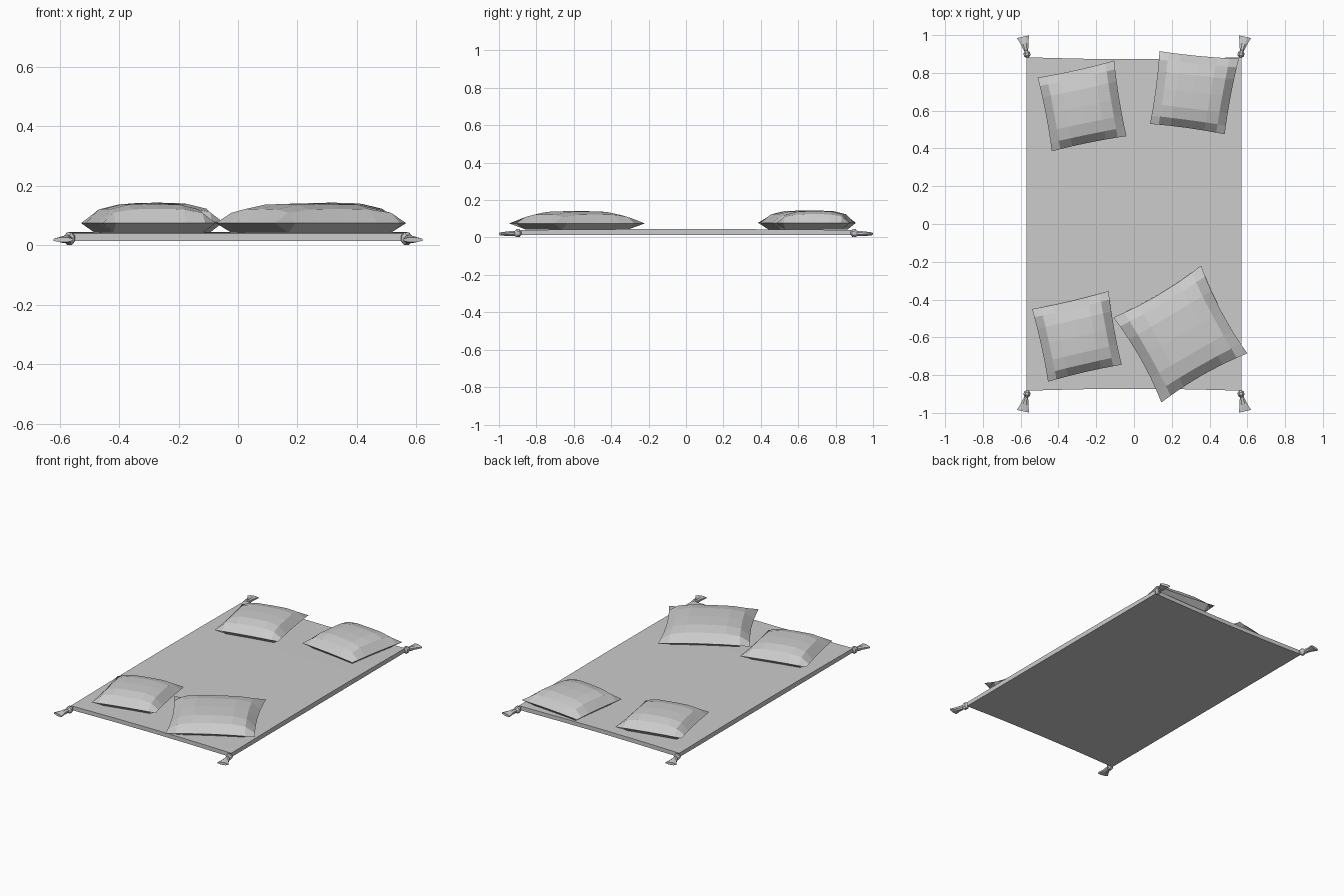
import bpy, bmesh, math
from mathutils import Vector

cube = bpy.data.objects.get("Cube")
if cube:
    bpy.data.objects.remove(cube)

grey = bpy.data.materials.new("plain grey cloth")
grey.use_nodes = True
grey.diffuse_color = (0.6, 0.6, 0.6, 1)
grey.node_tree.nodes["Principled BSDF"].inputs["Base Color"].default_value = (0.6, 0.6, 0.6, 1)


def finish(name, bm):
    bmesh.ops.recalc_face_normals(bm, faces=bm.faces)
    mesh = bpy.data.meshes.new(name)
    bm.to_mesh(mesh)
    bm.free()
    mesh.materials.append(grey)
    obj = bpy.data.objects.new(name, mesh)
    bpy.context.collection.objects.link(obj)
    return obj


# Mat: thin slab, top bowed up slightly in the middle
def make_mat():
    bm = bmesh.new()
    bmesh.ops.create_cube(bm, size=1)
    bmesh.ops.subdivide_edges(bm, edges=bm.edges, cuts=3, use_grid_fill=True)
    for v in bm.verts:
        x, y, z = v.co
        bow = 0.005 * (1 - 4 * y * y)
        v.co = Vector((1.14 * x, y * (1.765 - 0.02 * (1 - 4 * x * x)),
                       0.014 if z < -0.4 else 0.014 + (z + 0.5) * (0.026 + bow)))
    finish("mat", bm)


# Pillow: two bulging grids joined at a pinched seam, spanned between four corners
STEPS = (-1, -0.77, -0.45, 0, 0.45, 0.77, 1)
RISE = {0: 1, 0.45: 0.95, 0.77: 0.66, 1: 0}


def make_pillow(name, corners, seam, top, pinch):
    bm = bmesh.new()
    a, b, c, d = (Vector(p) for p in corners)
    n = len(STEPS)
    for side in (1, -1):
        rows = []
        for v in STEPS:
            row = []
            for u in STEPS:
                # edges curve inward between the corners
                s = u * (1 - pinch * (1 - v * v) * u * u)
                t = v * (1 - pinch * (1 - u * u) * v * v)
                p = (a * (1 - s) + b * (1 + s)) * (1 + t) / 4 + (d * (1 - s) + c * (1 + s)) * (1 - t) / 4
                h = RISE[abs(u)] * RISE[abs(v)]
                if side == 1:
                    z = seam + (top - seam) * h ** 0.8
                else:
                    z = seam - (seam - 0.043) * min(1, h * 2.3)
                row.append(bm.verts.new((p.x, p.y, z)))
            rows.append(row)
        for i in range(n - 1):
            for j in range(n - 1):
                bm.faces.new((rows[i][j], rows[i][j + 1], rows[i + 1][j + 1], rows[i + 1][j]))
    bmesh.ops.remove_doubles(bm, verts=bm.verts, dist=0.0005)
    finish(name, bm)


# Tassel: eight-sided knot, narrow neck and flattened flaring skirt
# (distance along, half width, half thickness, height)
TASSEL = ((-0.012, 0.008, 0.010, 0.024), (0, 0.019, 0.021, 0.023), (0.014, 0.019, 0.021, 0.023),
          (0.026, 0.011, 0.012, 0.021), (0.034, 0.014, 0.014, 0.021),
          (0.065, 0.022, 0.012, 0.020), (0.102, 0.036, 0.008, 0.019))


def make_tassel(name, sx, sy):
    bm = bmesh.new()
    axis = Vector((0.22 * sx, 0.975 * sy, 0))
    across = Vector((axis.y, -axis.x, 0))
    rings = []
    for dist, w, h, z in TASSEL:
        mid = Vector((0.565 * sx, 0.892 * sy, z)) + axis * dist
        ring = []
        for k in range(8):
            ang = math.tau * (k + 0.5) / 8
            ring.append(bm.verts.new(mid + across * w * math.cos(ang) + Vector((0, 0, h * 1.08 * math.sin(ang)))))
        rings.append(ring)
    for r, q in zip(rings, rings[1:]):
        for k in range(8):
            m = (k + 1) % 8
            bm.faces.new((r[k], r[m], q[m], q[k]))
    bm.faces.new(rings[0])
    bm.faces.new(rings[-1])
    finish(name, bm)


make_mat()
make_pillow("back_right_pillow", ((-0.51, 0.775), (-0.105, 0.865), (-0.04, 0.465), (-0.435, 0.385)), 0.078, 0.144, 0.03)
make_pillow("back_left_pillow", ((0.135, 0.915), (0.555, 0.875), (0.48, 0.475), (0.085, 0.53)), 0.078, 0.144, 0.03)
make_pillow("front_right_pillow", ((-0.54, -0.45), (-0.135, -0.355), (-0.065, -0.745), (-0.455, -0.835)), 0.075, 0.142, 0.03)
make_pillow("front_left_pillow", ((-0.11, -0.495), (0.355, -0.22), (0.6, -0.685), (0.145, -0.945)), 0.075, 0.142, 0.07)
for sx, side in ((1, "left"), (-1, "right")):
    for sy, end in ((1, "back"), (-1, "front")):
        make_tassel(f"{end}_{side}_tassel", sx, sy)
